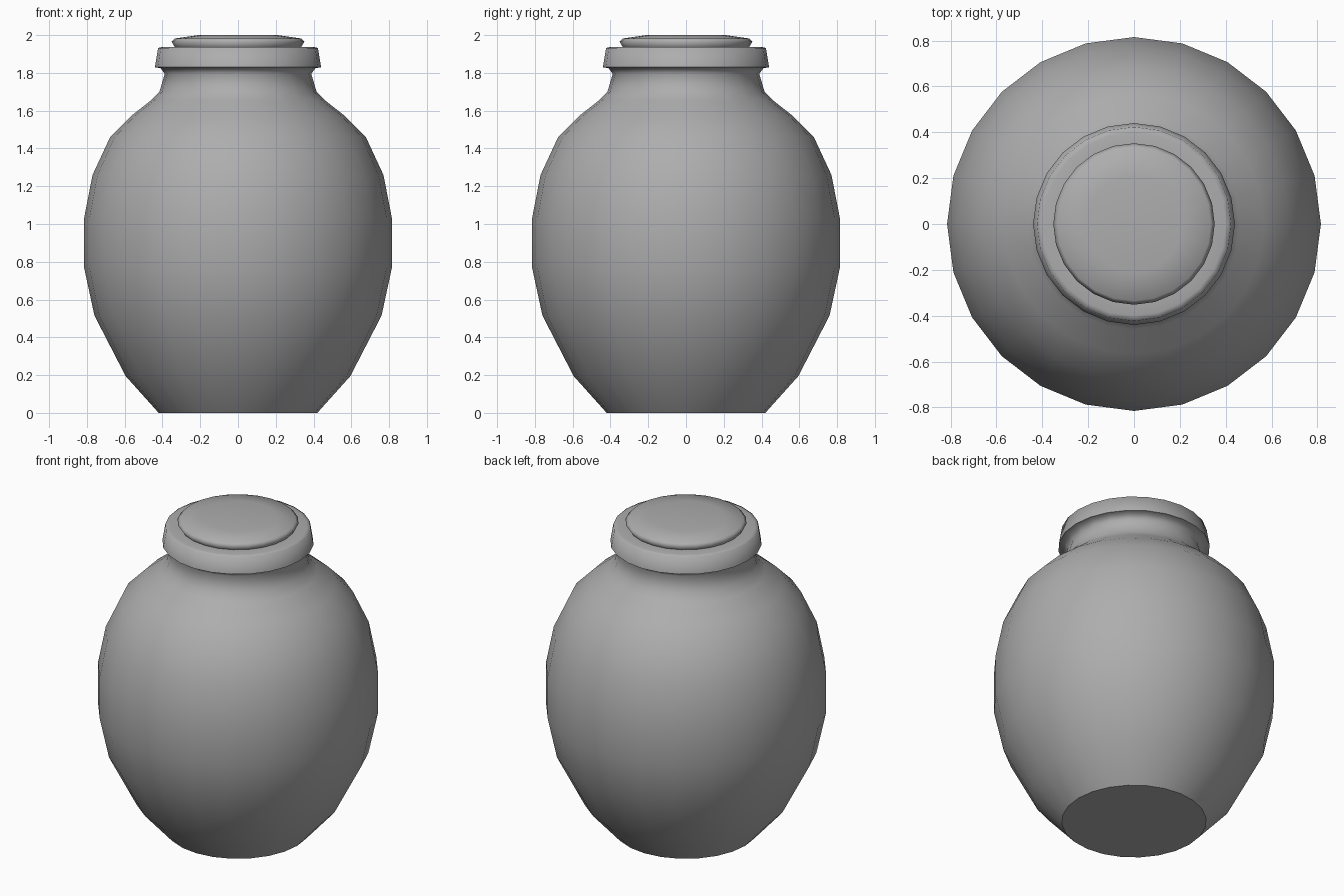
import bpy, bmesh, math

if "Cube" in bpy.data.objects:
    bpy.data.objects.remove(bpy.data.objects["Cube"])

SIDES = 24

# Mid-grey glaze
glaze = bpy.data.materials.new("grey_glaze")
glaze.diffuse_color = (0.42, 0.42, 0.42, 1)
glaze.use_nodes = True
glaze.node_tree.nodes["Principled BSDF"].inputs["Base Color"].default_value = glaze.diffuse_color


def lathe(name, profile, sharp_angle=100):
    """Spin (radius, height) points round z; radius 0 closes an end."""
    bm = bmesh.new()
    rings = []
    for r, z in profile:
        if r == 0:
            rings.append([bm.verts.new((0, 0, z))] * SIDES)
        else:
            rings.append([bm.verts.new((r * math.cos(2 * math.pi * i / SIDES),
                                        r * math.sin(2 * math.pi * i / SIDES), z))
                          for i in range(SIDES)])
    for a, b in zip(rings, rings[1:]):
        for i in range(SIDES):
            j = (i + 1) % SIDES
            bm.faces.new(dict.fromkeys((a[i], a[j], b[j], b[i])))
    mesh = bpy.data.meshes.new(name)
    bm.to_mesh(mesh)
    bm.free()
    mesh.materials.append(glaze)
    ob = bpy.data.objects.new(name, mesh)
    bpy.context.collection.objects.link(ob)
    bpy.ops.object.select_all(action='DESELECT')
    ob.select_set(True)
    bpy.context.view_layer.objects.active = ob
    bpy.ops.object.shade_smooth_by_angle(angle=math.radians(sharp_angle))
    return ob


# Flat foot, kept separate so its rim stays crisp
lathe("base", [(0, 0), (0.42, 0)])

# Round-bellied jar with pinched neck flaring out to the collar
lathe("jar_body", [(0.42, 0), (0.595, 0.195), (0.76, 0.515),
                   (0.815, 0.77), (0.815, 1.03), (0.77, 1.26), (0.677, 1.46),
                   (0.566, 1.572), (0.46, 1.655), (0.416, 1.70),
                   (0.388, 1.795), (0.41, 1.825), (0.44, 1.83)])

# Collar around the mouth
lathe("collar", [(0.44, 1.83), (0.423, 1.932), (0.40, 1.938), (0.335, 1.938)])

# Shallow domed stopper
lathe("stopper", [(0.335, 1.938), (0.352, 1.965), (0.335, 1.982),
                  (0.21, 2.0), (0, 2.0)])
